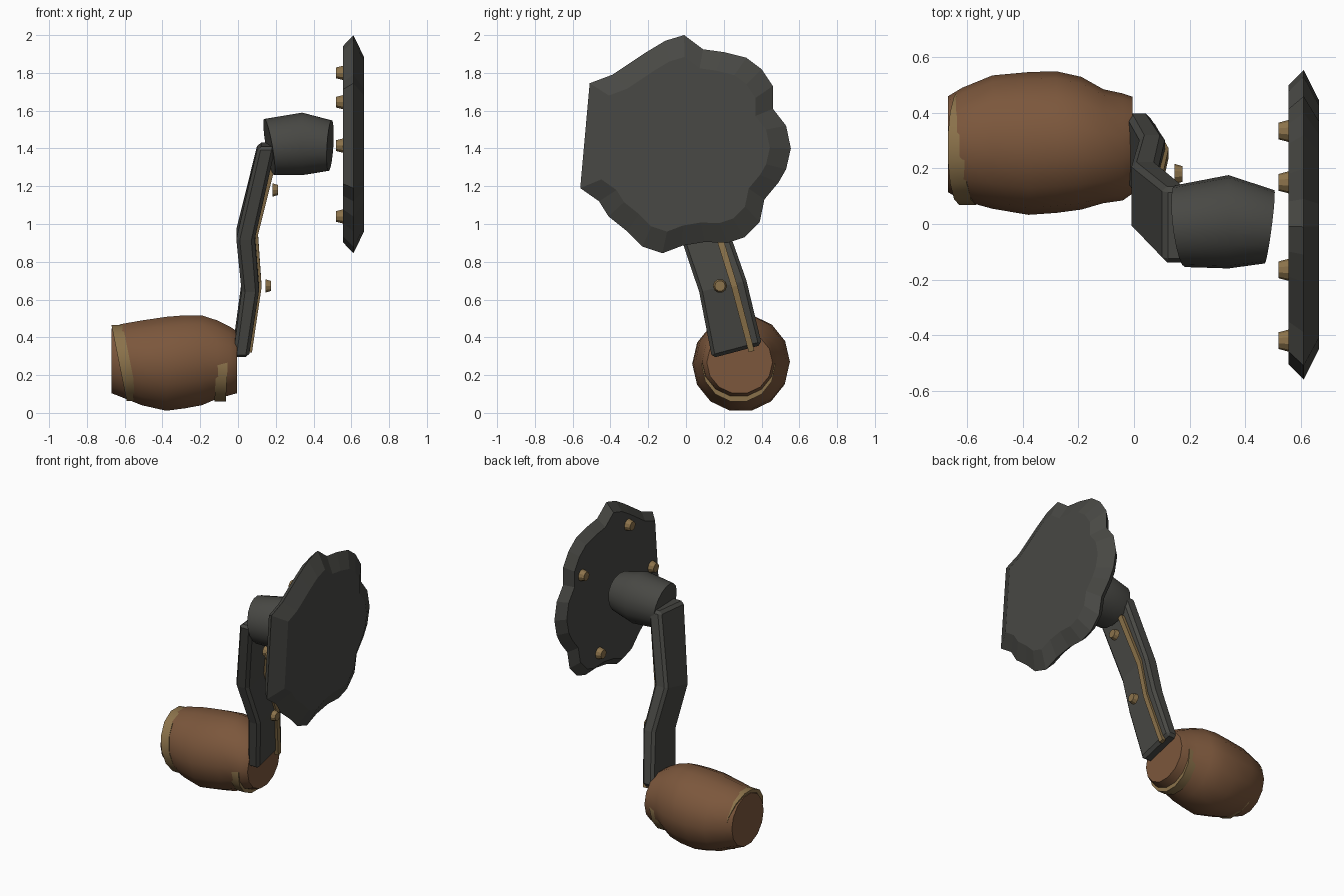
import bpy, bmesh, math
from math import sin, cos, pi

if "Cube" in bpy.data.objects:
    bpy.data.objects.remove(bpy.data.objects["Cube"])


def material(name, rgb):
    m = bpy.data.materials.new(name)
    m.diffuse_color = (*rgb, 1)
    m.use_nodes = True
    m.node_tree.nodes["Principled BSDF"].inputs["Base Color"].default_value = m.diffuse_color
    return m


WOOD = material("wood", (0.20, 0.095, 0.045))
BRASS = material("brass", (0.26, 0.17, 0.07))
IRON = material("iron", (0.065, 0.065, 0.058))


def loft(name, rings, mat, smooth=None, caps=True, bevel=0):
    """Skin a list of equal-length point rings."""
    bm = bmesh.new()
    vs = [[bm.verts.new(p) for p in r] for r in rings]
    n = len(rings[0])
    for a, b in zip(vs, vs[1:]):
        for i in range(n):
            j = (i + 1) % n
            bm.faces.new((a[i], a[j], b[j], b[i]))
    if caps:
        bm.faces.new(vs[0])
        bm.faces.new(vs[-1])
    bmesh.ops.recalc_face_normals(bm, faces=bm.faces)
    me = bpy.data.meshes.new(name)
    bm.to_mesh(me)
    bm.free()
    ob = bpy.data.objects.new(name, me)
    bpy.context.collection.objects.link(ob)
    me.materials.append(mat)
    if bevel:
        mod = ob.modifiers.new("bevel", 'BEVEL')
        mod.width, mod.segments = bevel, 1
    if smooth:
        bpy.ops.object.select_all(action='DESELECT')
        ob.select_set(True)
        bpy.context.view_layer.objects.active = ob
        bpy.ops.object.shade_smooth_by_angle(angle=math.radians(smooth))
    return ob


def ring(x, y, z, ry, rz, n, ty=0, tz=0):
    """Ellipse facing x, leaning by ty / tz along y and z."""
    out = []
    for i in range(n):
        t = 2 * pi * i / n
        dy, dz = ry * cos(t), rz * sin(t)
        out.append((x + ty * dy + tz * dz, y + dy, z + dz))
    return out


def section(x, y, z, hx, hy, tilt):
    """Rectangular bar section, tilted in z across its width."""
    return [(x + sx * hx, y + sy * hy, z + sy * tilt)
            for sx, sy in ((-1, -1), (1, -1), (1, 1), (-1, 1))]


# wooden grip: x, ymin, ymax, zmin, zmax
grip = [(-.67, .115, .46, .10, .45), (-.62, .085, .49, .08, .475),
        (-.51, .055, .535, .035, .495), (-.38, .033, .547, .005, .515),
        (-.28, .04, .55, .018, .523), (-.19, .052, .53, .035, .522),
        (-.11, .075, .485, .07, .495), (-.04, .085, .47, .09, .46),
        (-.005, .11, .458, .10, .435)]
loft("grip", [ring(x, (a + b) / 2, (c + d) / 2, (b - a) / 2, (d - c) / 2, 14)
              for x, a, b, c, d in grip], WOOD, 40)

# brass bands around the grip
for name, x, y, z, r, lean in (("outer_band", -.60, .275, .265, .206, -.2),
                               ("inner_band", -.085, .278, .252, .196, .05)):
    shape = [(-.03, r), (.03, r), (.03, r - .03), (-.03, r - .03), (-.03, r)]
    loft(name, [ring(x + dx, y, z, k, k, 14, 0, lean) for dx, k in shape],
         BRASS, 30, caps=False)

# bent crank arm and its inlay strip
loft("crank_arm", [section(.015, .27, .325, .042, .132, .035),
                   section(.065, .195, .67, .046, .125, .03),
                   section(.04, .10, .945, .049, .123, .03),
                   section(.152, -.005, 1.42, .047, .137, .012)], IRON, bevel=.018)
loft("arm_strip", [section(.06, .347, .325, .014, .015, .004),
                   section(.111, .256, .67, .014, .016, .004),
                   section(.092, .172, .945, .014, .017, .004),
                   section(.178, .09, 1.29, .014, .017, .004)], BRASS)

# hub barrel between arm and plate
loft("hub", [ring(.165, -.008, 1.408, .147, .15, 18, -.12, -.17),
             ring(.34, .008, 1.424, .168, .168, 18),
             ring(.488, -.01, 1.415, .132, .135, 18, .13, .06)], IRON, 40)

# scalloped plate with a bevelled rim (y, z outline)
outline = [(-.01, 2.0), (.09, 1.925), (.20, 1.91), (.32, 1.88), (.40, 1.82),
           (.46, 1.73), (.46, 1.61), (.53, 1.52), (.555, 1.40), (.53, 1.29),
           (.49, 1.22), (.415, 1.13), (.39, 1.01), (.31, .93), (.22, .90),
           (.10, .905), (-.02, .885), (-.125, .845), (-.23, .88), (-.31, .96),
           (-.41, 1.04), (-.46, 1.12), (-.56, 1.19), (-.51, 1.745),
           (-.39, 1.79), (-.27, 1.87), (-.21, 1.91), (-.11, 1.97)]
loft("plate", [[(x, y * s, 1.42 + (z - 1.42) * s) for y, z in outline]
               for x, s in ((.556, .9), (.611, 1), (.667, .8))], IRON)


# rivets on the plate back and on the arm face
def rivet(name, x0, x1, y, z, r0, r1):
    loft(name, [ring(x0, y, z, r0, r0, 10), ring(x1, y, z, r1, r1, 10)], BRASS)


for i, (y, z) in enumerate(((-.165, 1.80), (.335, 1.645), (-.42, 1.415), (.15, 1.04))):
    rivet(f"plate_rivet_{i + 1}", .52, .558, y, z, .03, .04)
rivet("arm_rivet_lower", .145, .175, .18, .672, .037, .028)
rivet("arm_rivet_upper", .182, .212, .04, 1.18, .037, .028)
